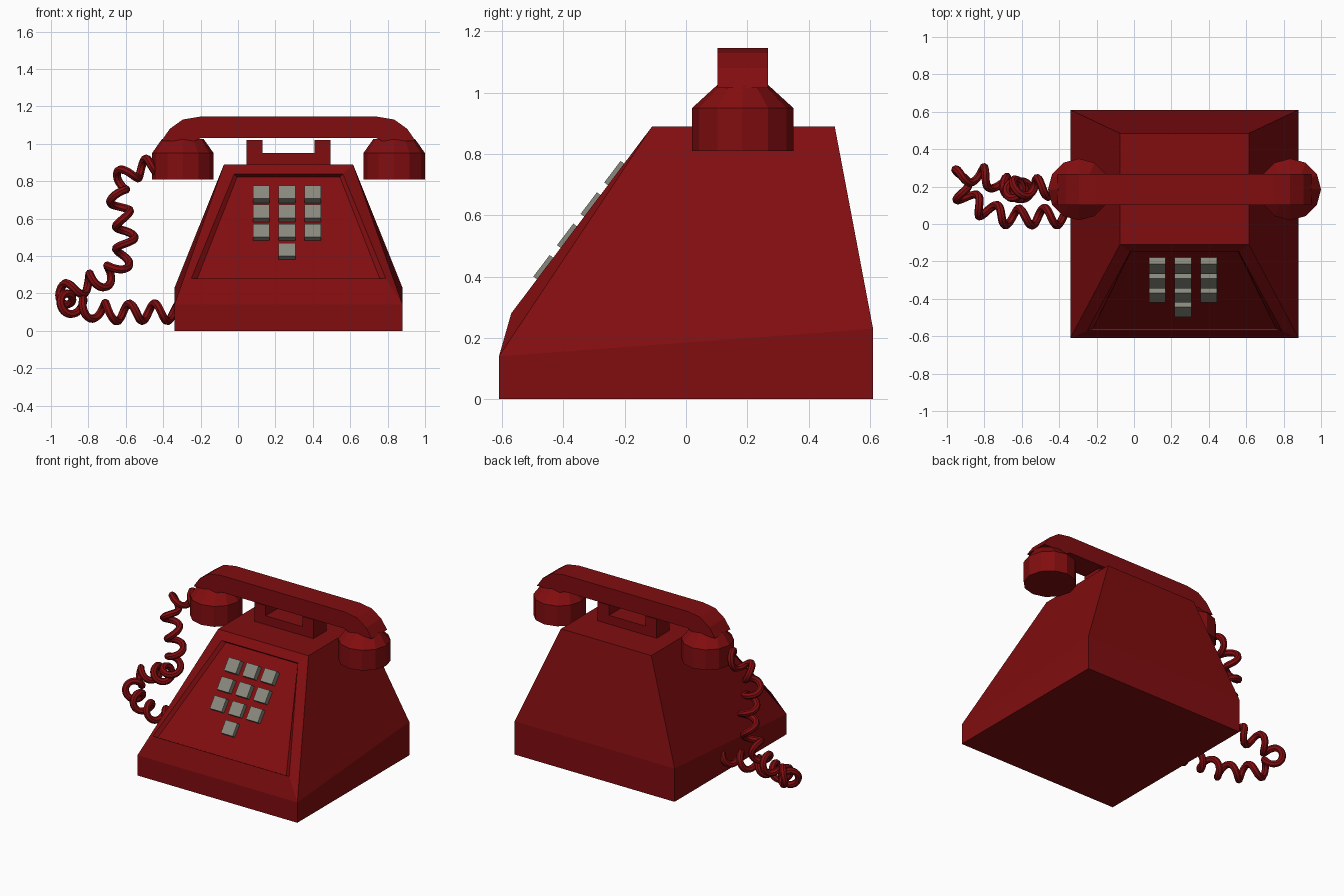
import bpy, bmesh, math
from mathutils import Vector, Matrix

if "Cube" in bpy.data.objects:
    bpy.data.objects.remove(bpy.data.objects["Cube"], do_unlink=True)

CX = 0.27      # middle of the body and handset
HY = 0.185     # depth line of the handset


def material(name, color):
    m = bpy.data.materials.new(name)
    m.use_nodes = True
    m.diffuse_color = color
    m.node_tree.nodes["Principled BSDF"].inputs["Base Color"].default_value = color
    return m


RED = material("deep red plastic", (0.22, 0.004, 0.005, 1))
GREY = material("warm grey keys", (0.25, 0.25, 0.21, 1))


def finish(bm, name, mat):
    bmesh.ops.recalc_face_normals(bm, faces=bm.faces)
    mesh = bpy.data.meshes.new(name)
    bm.to_mesh(mesh)
    bm.free()
    mesh.materials.append(mat)
    ob = bpy.data.objects.new(name, mesh)
    bpy.context.collection.objects.link(ob)
    return ob


def extrude_profile(name, points, y0, y1, mat):
    """Prism from an x-z outline, running from y0 to y1."""
    bm = bmesh.new()
    face = bm.faces.new([bm.verts.new((x, y0, z)) for x, z in points])
    out = bmesh.ops.extrude_face_region(bm, geom=[face])
    moved = [v for v in out["geom"] if isinstance(v, bmesh.types.BMVert)]
    bmesh.ops.translate(bm, verts=moved, vec=(0, y1 - y0, 0))
    return finish(bm, name, mat)


def mirrored(half):
    """Complete a left-to-middle outline around the centre line."""
    return [(CX - h, z) for h, z in half] + [(CX + h, z) for h, z in reversed(half)]


# Body: one loop of mirrored point pairs (half width, y, z), from the back
# round over the top, down the recessed key panel and under the base
loop = [(0.61, 0.61, 0), (0.61, 0.61, 0.23), (0.345, 0.485, 0.89),
        (0.345, -0.11, 0.89), (0.29, -0.148, 0.84), (0.275, -0.124, 0.822),
        (0.49, -0.56, 0.275), (0.52, -0.57, 0.28), (0.61, -0.61, 0.14),
        (0.61, -0.61, 0)]
bm = bmesh.new()
pairs = [[bm.verts.new((CX + s * h, y, z)) for s in (-1, 1)] for h, y, z in loop]
for a, b in zip(pairs, pairs[1:] + pairs[:1]):
    bm.faces.new((a[0], a[1], b[1], b[0]))
for side in (0, 1):
    for quad in ((0, 1, 8, 9), (1, 2, 3, 8), (3, 4, 7, 8), (4, 5, 6, 7)):
        bm.faces.new([pairs[i][side] for i in quad])
finish(bm, "phone_body", RED)

# Keys: three columns on the slope, with a single key in the last row
up = Vector((0, 0.46, 0.61)).normalized()
across = Vector((1, 0, 0))
out = across.cross(up)
tilt = Matrix((across, up, out)).transposed().to_4x4()
first = Vector((CX - 0.008, -0.24, 0.742)) - out * 0.025
for row in range(4):
    for col in (-1, 0, 1) if row < 3 else (0,):
        bm = bmesh.new()
        spot = first + across * col * 0.138 - up * row * 0.128
        size = Matrix.Diagonal((0.09, 0.088, 0.05, 1))
        bmesh.ops.create_cube(bm, size=1, matrix=Matrix.Translation(spot) @ tilt @ size)
        finish(bm, f"key_{row + 1}_{col + 2}", GREY)

# Cradle: a low block with a post at each end
extrude_profile("cradle", mirrored([(0.225, 0.88), (0.225, 1.02), (0.14, 1.02), (0.14, 0.95)]),
                HY - 0.07, HY + 0.07, RED)

# Handset grip with faceted shoulders
extrude_profile("handset_grip",
                mirrored([(0.47, 1.03), (0.5, 1.015), (0.68, 1.015), (0.635, 1.08),
                          (0.565, 1.13), (0.475, 1.145)]),
                HY - 0.083, HY + 0.083, RED)

# Ear and mouth cups: twelve-sided drums with tapered tops
for side, name in ((-1, "right_cup"), (1, "left_cup")):
    bm = bmesh.new()
    rings = []
    for rx, ry, z in ((0.165, 0.165, 0.81), (0.165, 0.165, 0.95), (0.112, 0.083, 1.025)):
        ring = []
        for i in range(12):
            a = math.tau * i / 12
            ring.append(bm.verts.new((CX + side * 0.565 + rx * math.cos(a),
                                      HY + ry * math.sin(a), z)))
        rings.append(ring)
    for low, high in zip(rings, rings[1:]):
        for i in range(12):
            j = (i + 1) % 12
            bm.faces.new((low[i], low[j], high[j], high[i]))
    bm.faces.new(rings[0])
    bm.faces.new(rings[-1])
    finish(bm, name, RED)

# Coiled cord: a helix carried along a guide path from body to handset
guide = [Vector(p) for p in (
    (-0.31, 0.04, 0.10), (-0.50, 0.04, 0.10), (-0.68, 0.04, 0.10), (-0.82, 0.09, 0.12),
    (-0.92, 0.17, 0.15), (-0.92, 0.26, 0.20), (-0.82, 0.26, 0.25), (-0.70, 0.21, 0.29),
    (-0.62, 0.18, 0.38), (-0.60, 0.18, 0.52), (-0.63, 0.18, 0.66), (-0.64, 0.19, 0.78),
    (-0.55, 0.20, 0.86), (-0.43, 0.19, 0.88))]
ends = [2 * guide[0] - guide[1]] + guide + [2 * guide[-1] - guide[-2]]
path = []
for p0, p1, p2, p3 in zip(ends, ends[1:], ends[2:], ends[3:]):
    for k in range(30):
        t = k / 30
        path.append(0.5 * (2 * p1 + (p2 - p0) * t + (2 * p0 - 5 * p1 + 4 * p2 - p3) * t ** 2
                           + (3 * p1 - p0 - 3 * p2 + p3) * t ** 3))
path.append(guide[-1])

coil = []
normal = Vector((0, 0, 1))
travelled = 0
for here, ahead in zip(path, path[1:]):
    tangent = (ahead - here).normalized()
    normal = (normal - tangent * normal.dot(tangent)).normalized()
    turn = math.tau * travelled / 0.135
    coil.append(here + 0.047 * (math.cos(turn) * normal
                                + math.sin(turn) * tangent.cross(normal)))
    travelled += (ahead - here).length

curve = bpy.data.curves.new("coiled_cord", "CURVE")
curve.dimensions = "3D"
curve.bevel_depth = 0.022
curve.bevel_resolution = 2
curve.use_fill_caps = True
spline = curve.splines.new("POLY")
spline.points.add(len(coil) - 1)
for point, co in zip(spline.points, coil):
    point.co = (*co, 1)
curve.materials.append(RED)
cord = bpy.data.objects.new("coiled_cord", curve)
bpy.context.collection.objects.link(cord)
bpy.ops.object.select_all(action="DESELECT")
cord.select_set(True)
bpy.context.view_layer.objects.active = cord
bpy.ops.object.convert(target="MESH")
bpy.ops.object.shade_smooth_by_angle(angle=math.radians(40))
